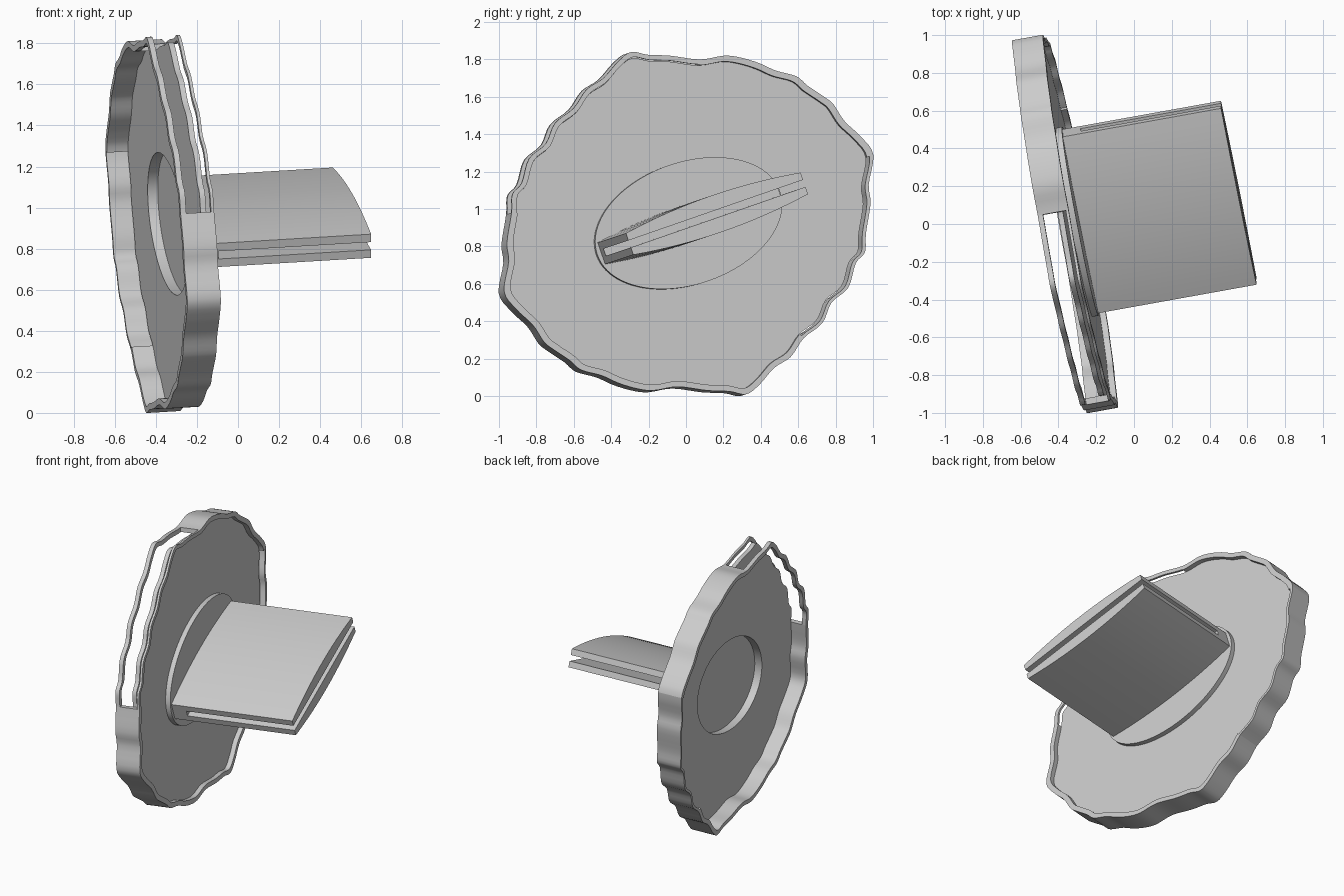
import bpy, bmesh, math
from mathutils import Vector

if "Cube" in bpy.data.objects:
    bpy.data.objects.remove(bpy.data.objects["Cube"])

# Tilted frame: axis points out of the disc front, chord runs along the clip
CENTRE = Vector((-0.365, 0.0, 0.92))
AXIS = Vector((1.0, 0.18, 0.06)).normalized()


def in_plane(y, z):
    return Vector((-(0.18 * y + 0.06 * z), y, z))


CHORD = in_plane(0.95, 0.33).normalized()
UP = AXIS.cross(CHORD).normalized()

# Half of the scalloped outline; the other half is its half turn
HALF = [(.995, 1.29), (.93, 1.385), (.84, 1.47), (.78, 1.56), (.73, 1.60), (.64, 1.66),
        (.58, 1.71), (.47, 1.74), (.38, 1.78), (.28, 1.81), (.19, 1.82), (.06, 1.80),
        (-.1, 1.82), (-.22, 1.825), (-.31, 1.84), (-.38, 1.79), (-.46, 1.70), (-.55, 1.64),
        (-.62, 1.54), (-.72, 1.46), (-.77, 1.35), (-.86, 1.27), (-.90, 1.14), (-.95, 1.08),
        (-.955, .98), (-.98, .82), (-.97, .72)]
half = [(y * 0.992, z - 0.925) for y, z in HALF]
KEYS = half + [(-y, -z) for y, z in half]
SUB = 4


def curve_point(i, t):
    """Point on a smooth curve through the key points."""
    p = [KEYS[(i + k) % len(KEYS)] for k in (-1, 0, 1, 2)]
    return tuple(0.5 * (2 * b + (c - a) * t + (2 * a - 5 * b + 4 * c - d) * t * t
                        + (3 * b - a - 3 * c + d) * t ** 3) for a, b, c, d in zip(*p))


OUTLINE = [curve_point(i, k / SUB) for i in range(len(KEYS)) for k in range(SUB)]
N = len(OUTLINE)


def loft(name, loops):
    """Skin a series of equal-length closed loops and cap both ends."""
    bm = bmesh.new()
    rings = [[bm.verts.new(p) for p in loop] for loop in loops]
    for a, b in zip(rings, rings[1:]):
        n = len(a)
        for i in range(n):
            j = (i + 1) % n
            bm.faces.new((a[i], a[j], b[j], b[i]))
    bm.faces.new(rings[0])
    bm.faces.new(rings[-1])
    bmesh.ops.recalc_face_normals(bm, faces=bm.faces)
    me = bpy.data.meshes.new(name)
    bm.to_mesh(me)
    bm.free()
    ob = bpy.data.objects.new(name, me)
    bpy.context.collection.objects.link(ob)
    bpy.context.view_layer.objects.active = ob
    ob.select_set(True)
    bpy.ops.object.shade_smooth_by_angle(angle=math.radians(30))
    ob.select_set(False)


def rim_point(i, scale, d):
    y, z = OUTLINE[i % N]
    return CENTRE + in_plane(y * scale, z * scale) + AXIS * d


def band(name, first, last, d0, d1, inner=0.965):
    """Stretch of rim wall between two key points."""
    loft(name, [[rim_point(i, 1, d0), rim_point(i, 1, d1),
                 rim_point(i, inner, d1), rim_point(i, inner, d0)]
                for i in range(first * SUB, last * SUB + 1)])


# Rim: solid wall, thinner stretch, and open window with two edge strips
band("rim_wall", 24, 45, -0.083, 0.083)
band("rim_thin_wall", 45, 54, -0.083, 0.083, inner=0.98)
band("rim_upper_wall", 54, 65, -0.083, 0.083)
band("rim_back_strip", 11, 24, -0.083, -0.055)
band("rim_front_strip", 11, 24, 0.068, 0.083, inner=0.97)


# Disc with a pressed oval: boss in front, recess behind
def oval(d, grow=1.0):
    pts = []
    for y, z in OUTLINE:
        t = math.atan2(z, y)
        q = t - math.atan2(0.33, 0.95)
        r = grow / math.hypot(math.cos(q) / 0.517, math.sin(q) / 0.327)
        pts.append(CENTRE + in_plane(r * math.cos(t), r * math.sin(t)) + AXIS * d)
    return pts


def edge(d):
    return [rim_point(i, 0.966, d) for i in range(N)]


loft("disc", [oval(0.072, 0.985), oval(0.022, 0.985), edge(0.022),
              edge(0.05), oval(0.05), oval(0.083)])


# Clip: two plates with bowed outer faces, joined at the base
def clip_part(name, section, d0, d1):
    loft(name, [[CENTRE + CHORD * s + UP * u + AXIS * d for s, u in section] for d in (d0, d1)])


SPAN, GAP, EDGE, BOW, STEPS = 0.503, 0.02, 0.061, 0.04, 16
for label, side in (("upper", 1), ("lower", -1)):
    section = [(-SPAN, side * GAP), (SPAN, side * GAP)]
    for k in range(STEPS + 1):
        t = 1 - 2 * k / STEPS
        section.append((SPAN * t, side * (EDGE + BOW * (1 - t * t))))
    clip_part(label + "_clip_plate", section, 0.078, 0.936)
clip_part("clip_base", [(-SPAN, -GAP), (SPAN, -GAP), (SPAN, GAP), (-SPAN, GAP)], 0.078, 0.18)
